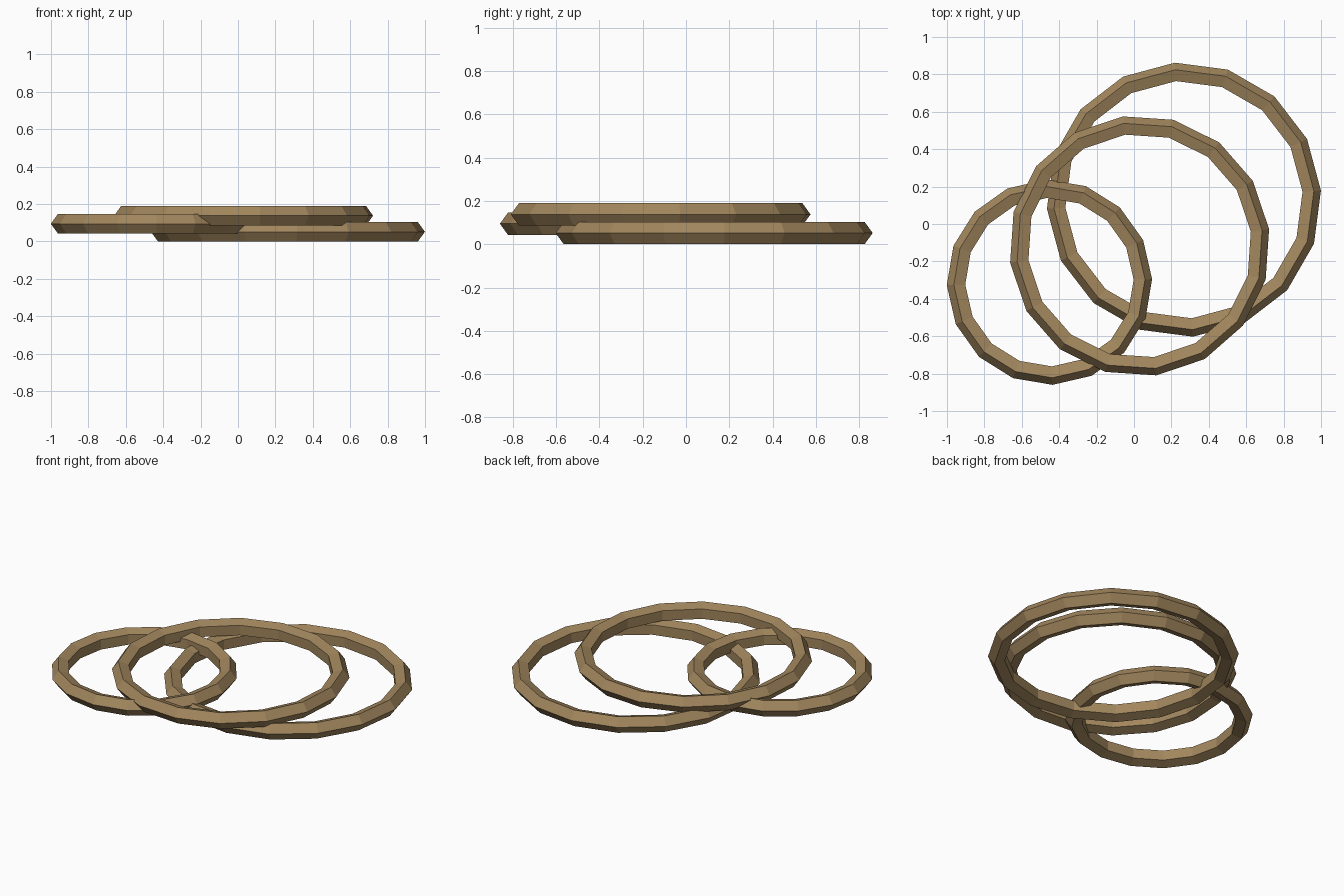
import bpy, math

if "Cube" in bpy.data.objects:
    bpy.data.objects.remove(bpy.data.objects["Cube"])

wood = bpy.data.materials.new("brown wood")
wood.diffuse_color = (0.36, 0.24, 0.11, 1)
wood.use_nodes = True
wood.node_tree.nodes["Principled BSDF"].inputs["Base Color"].default_value = wood.diffuse_color

TUBE = 0.0545                                # radius of the five-sided tube
HALF = TUBE * math.sin(math.radians(72))     # half the tube height


def ring(name, x, y, z, outer, turn):
    """Flat-shaded 16-sided ring with a pentagonal tube."""
    bpy.ops.mesh.primitive_torus_add(
        major_radius=outer - TUBE, minor_radius=TUBE,
        major_segments=16, minor_segments=5,
        location=(x, y, z), rotation=(0, 0, math.radians(turn)))
    ob = bpy.context.object
    ob.name = name
    ob.data.materials.append(wood)
    for p in ob.data.polygons:
        p.use_smooth = False


# three loosely stacked rings, from the ground up
ring("large_ring", 0.267, 0.130, HALF, 0.734, 3.8)
ring("small_ring", -0.452, -0.311, HALF + 0.043, 0.549, 1.7)
ring("middle_ring", 0.030, -0.117, HALF + 0.086, 0.698, 7.4)
